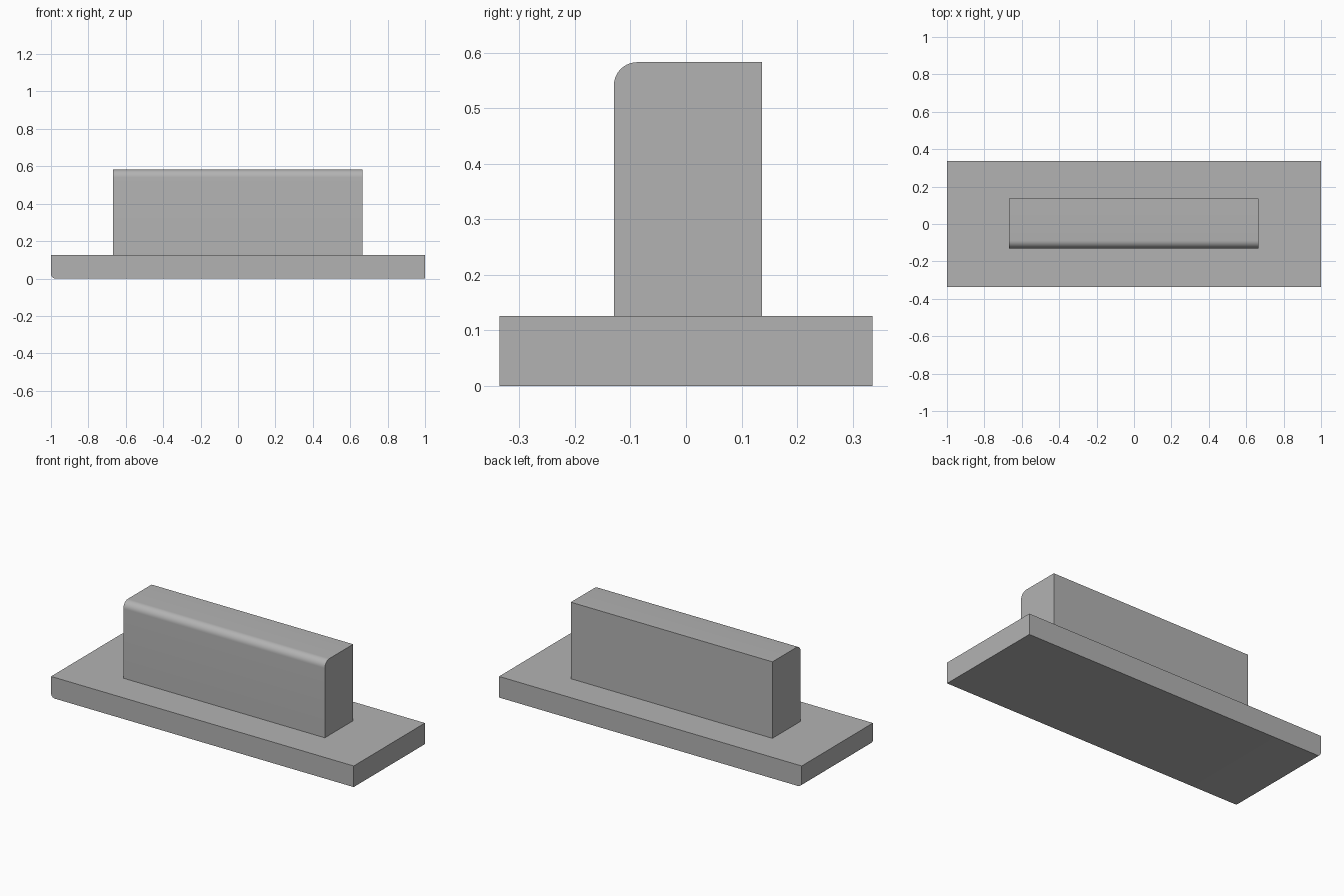
import bpy
import math

cube = bpy.data.objects.get("Cube")
if cube:
    bpy.data.objects.remove(cube, do_unlink=True)

GREY = (0.45, 0.45, 0.45, 1.0)
grey = bpy.data.materials.new("plain_grey")
grey.use_nodes = True
grey.diffuse_color = GREY
grey.node_tree.nodes["Principled BSDF"].inputs["Base Color"].default_value = GREY


def filleted_box(name, low, high, on_edge, radius, segments):
    """Box between two corners, with one edge rounded by a weighted bevel."""
    size = [h - l for l, h in zip(low, high)]
    centre = [(h + l) / 2 for l, h in zip(low, high)]
    bpy.ops.mesh.primitive_cube_add(size=1)
    obj = bpy.context.object
    obj.name = name
    mesh = obj.data
    for v in mesh.vertices:
        v.co = [c + p * s for c, p, s in zip(centre, v.co, size)]
    mesh.materials.append(grey)

    # Mark the edge whose two ends both satisfy the rule
    weights = mesh.attributes.new("bevel_weight_edge", "FLOAT", "EDGE")
    for e in mesh.edges:
        if all(on_edge(mesh.vertices[i].co) for i in e.vertices):
            weights.data[e.index].value = 1.0
    bevel = obj.modifiers.new("Fillet", "BEVEL")
    bevel.limit_method = "WEIGHT"
    bevel.width = radius
    bevel.segments = segments
    bpy.ops.object.modifier_apply(modifier=bevel.name)
    bpy.ops.object.shade_smooth_by_angle(angle=math.radians(30))
    return obj


# Flat base, rounded along the lower edge of its -x end
filleted_box("base_plate", (-1, -0.336, 0), (1, 0.336, 0.126),
             lambda p: p.x < 0 and p.z < 0.01, 0.025, 6)

# Upright block, rounded along its top front edge
filleted_box("upright_block", (-0.667, -0.13, 0.126), (0.665, 0.137, 0.583),
             lambda p: p.y < 0 and p.z > 0.5, 0.042, 10)
